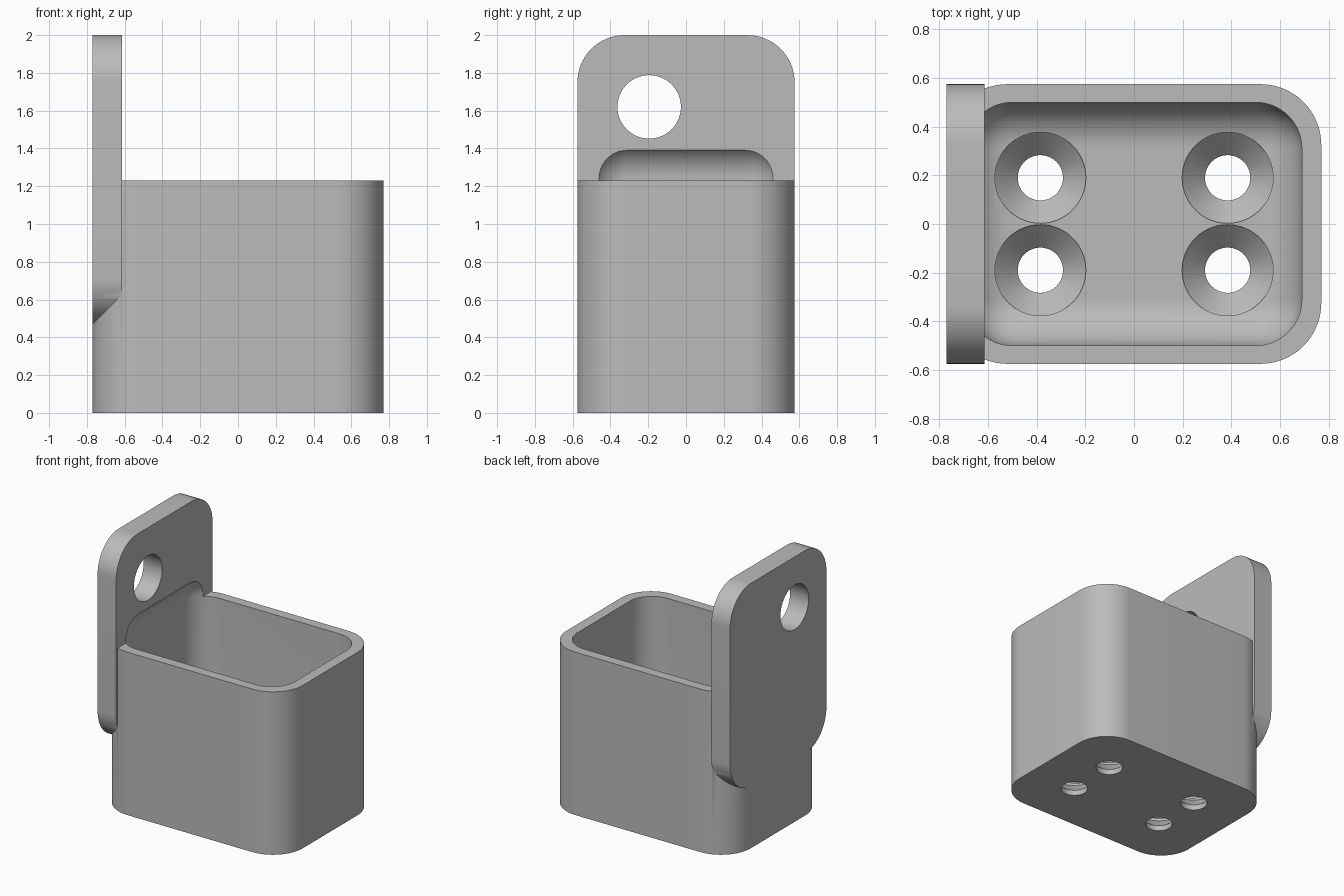
import bpy, bmesh, math
from mathutils import Matrix, Vector

if "Cube" in bpy.data.objects:
    bpy.data.objects.remove(bpy.data.objects["Cube"], do_unlink=True)

grey = bpy.data.materials.new("plain grey")
grey.use_nodes = True
GREY = (0.5, 0.5, 0.5, 1)
grey.diffuse_color = GREY
grey.node_tree.nodes["Principled BSDF"].inputs["Base Color"].default_value = GREY


def finish(bm, name):
    bmesh.ops.recalc_face_normals(bm, faces=bm.faces)
    mesh = bpy.data.meshes.new(name)
    bm.to_mesh(mesh)
    bm.free()
    mesh.materials.append(grey)
    obj = bpy.data.objects.new(name, mesh)
    bpy.context.collection.objects.link(obj)
    return obj


def rounded_box(name, low, high, radius, axis=None, segments=16):
    """Box between two corners, rounded along one axis or on every edge."""
    low, high = Vector(low), Vector(high)
    bm = bmesh.new()
    bmesh.ops.create_cube(bm, size=1)
    bmesh.ops.scale(bm, vec=high - low, verts=bm.verts)
    bmesh.ops.translate(bm, vec=(low + high) / 2, verts=bm.verts)
    edges = [e for e in bm.edges if axis is None
             or abs(e.verts[0].co[axis] - e.verts[1].co[axis]) > 0.01]
    bmesh.ops.bevel(bm, geom=edges, offset=radius, segments=segments,
                    profile=0.5, affect='EDGES')
    return finish(bm, name)


def turned(name, profile, place, steps=64):
    """Solid of revolution about z from (radius, height) pairs."""
    bm = bmesh.new()
    rings = [[bm.verts.new((r * math.cos(a), r * math.sin(a), z))
              for a in (math.tau * i / steps for i in range(steps))]
             for r, z in profile]
    for lower, upper in zip(rings, rings[1:]):
        for i in range(steps):
            j = (i + 1) % steps
            bm.faces.new((lower[i], lower[j], upper[j], upper[i]))
    bm.faces.new(rings[0])
    bm.faces.new(rings[-1])
    bm.transform(place)
    return finish(bm, name)


def combine(target, tool, operation):
    mod = target.modifiers.new("combine", 'BOOLEAN')
    mod.operation = operation
    mod.solver = 'EXACT'
    mod.object = tool
    bpy.context.view_layer.objects.active = target
    bpy.ops.object.modifier_apply(modifier=mod.name)
    bpy.data.objects.remove(tool, do_unlink=True)


# Cup body and the mounting plate rising from its end
holder = rounded_box("holder_cup", (-.77, -.575, 0), (.77, .575, 1.23), .25, axis=2)
plate = rounded_box("mounting_plate", (-.77, -.575, .47), (-.615, .575, 2), .25, axis=0)
combine(holder, plate, 'UNION')

# Cavity, rounded on every edge, which also scoops the plate
FLOOR = .15
cavity = rounded_box("cavity", (-.69, -.5, FLOOR), (.69, .5, 1.43), .19)
combine(holder, cavity, 'DIFFERENCE')

# Four countersunk screw holes in the floor
screw = [(.093, -.1), (.093, .04), (.187, .134), (.187, .25)]
for x in (-.385, .385):
    for y in (-.19, .19):
        tool = turned("screw_hole", screw, Matrix.Translation((x, y, 0)))
        combine(holder, tool, 'DIFFERENCE')

# Off-centre hanging hole through the plate
across = Matrix.Translation((-.69, -.195, 1.62)) @ Matrix.Rotation(math.pi / 2, 4, 'Y')
combine(holder, turned("hanging_hole", [(.168, -.2), (.168, .2)], across), 'DIFFERENCE')

# Smooth the rounded corners and keep the rims crisp
bpy.ops.object.select_all(action='DESELECT')
holder.select_set(True)
bpy.context.view_layer.objects.active = holder
bpy.ops.object.shade_smooth_by_angle(angle=math.radians(30))
